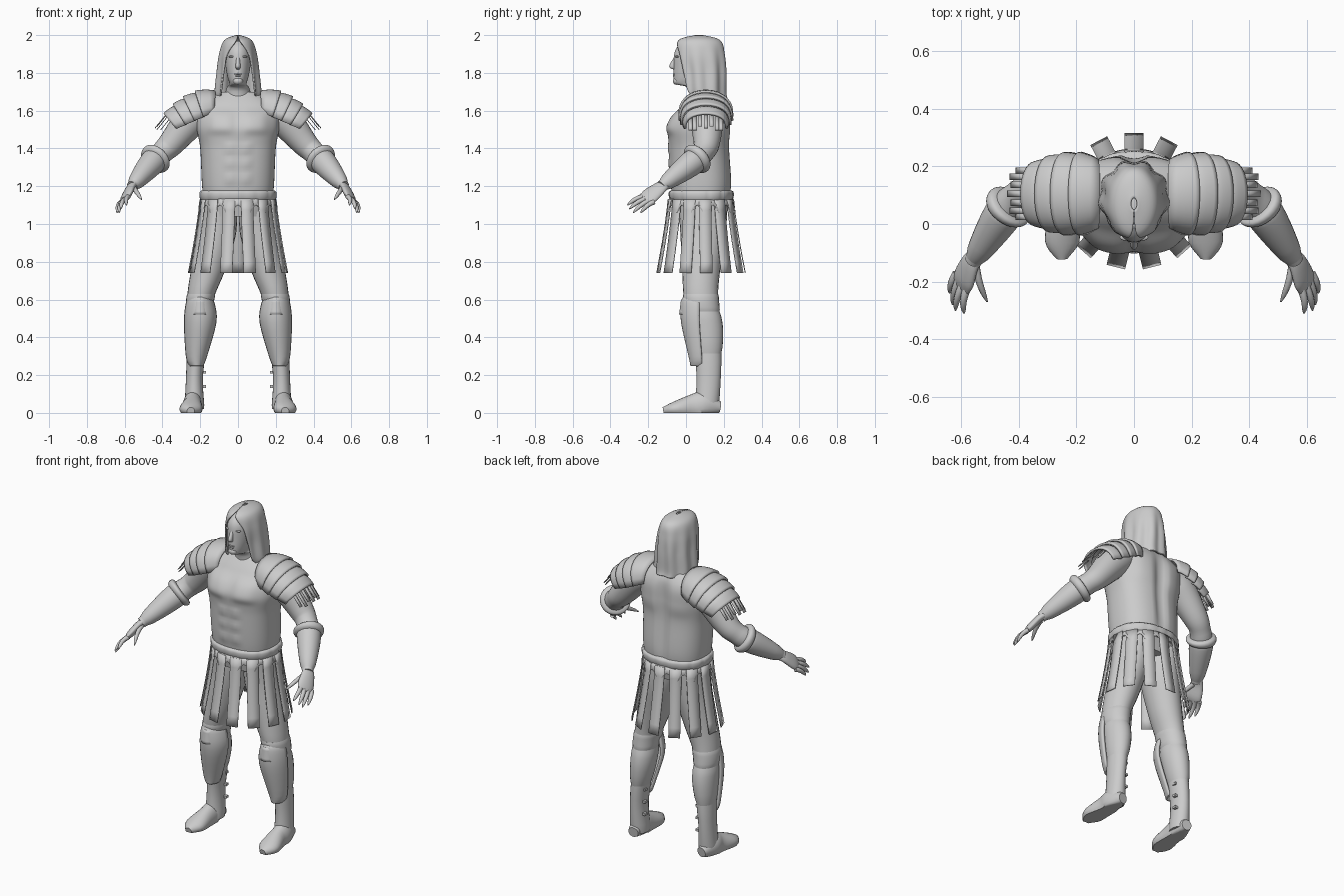
import bpy, bmesh, math
from math import sin, cos, pi, tau, radians
from mathutils import Vector

old = bpy.data.objects.get("Cube")
if old:
    bpy.data.objects.remove(old, do_unlink=True)

shade = (.6, .6, .6, 1)
grey = bpy.data.materials.new("plain grey")
grey.use_nodes = True
grey.diffuse_color = shade
grey.node_tree.nodes["Principled BSDF"].inputs["Base Color"].default_value = shade


def finish(name, bm, thick=0, mirror=False):
    bmesh.ops.recalc_face_normals(bm, faces=bm.faces)
    mesh = bpy.data.meshes.new(name)
    bm.to_mesh(mesh)
    bm.free()
    mesh.materials.append(grey)
    for face in mesh.polygons:
        face.use_smooth = True
    mesh.set_sharp_from_angle(angle=radians(50))
    part = bpy.data.objects.new(name, mesh)
    bpy.context.collection.objects.link(part)
    if thick:
        solid = part.modifiers.new("thickness", "SOLIDIFY")
        solid.thickness, solid.offset = thick, 0
    if mirror:
        part.modifiers.new("mirror", "MIRROR")


def skin(name, rows, closed=False, caps=False, shape=None, **options):
    """Surface through rows of points."""
    bm = bmesh.new()
    grid = [[bm.verts.new(shape(Vector(p)) if shape else p) for p in row] for row in rows]
    count = len(grid[0])
    for low, high in zip(grid, grid[1:]):
        for i in range(count if closed else count - 1):
            j = (i + 1) % count
            bm.faces.new((low[i], low[j], high[j], high[i]))
    if caps:
        bm.faces.new(grid[0])
        bm.faces.new(grid[-1])
    finish(name, bm, **options)


def at(sections, t):
    """Smoothly interpolated section; t counts sections from the first."""
    last = len(sections) - 1
    i = min(int(t), last - 1)
    t -= i
    four = (sections[max(i - 1, 0)], sections[i], sections[i + 1], sections[min(i + 2, last)])
    return tuple(b + t / 2 * (c - a + t * (2*a - 5*b + 4*c - d + t * (3*(b - c) + d - a)))
                 for a, b, c, d in zip(*four))


def smooth(sections, steps=4):
    total = (len(sections) - 1) * steps
    return [at(sections, i / steps) for i in range(total + 1)]


def signed_power(value, exponent):
    return math.copysign(abs(value) ** exponent, value)


def rings(name, sections, sides=24, wide=None, power=2, **options):
    """Closed body of oval rings (x, y, z, half width, half depth); level unless a wide axis is given."""
    rows = []
    for i, section in enumerate(sections):
        centre, normal, u = Vector(section[:3]), Vector((0, 0, 1)), Vector((1, 0, 0))
        if wide:
            after, before = sections[min(i + 1, len(sections) - 1)], sections[max(i - 1, 0)]
            normal = (Vector(after[:3]) - Vector(before[:3])).normalized()
            u = Vector(wide)
            u = (u - normal * u.dot(normal)).normalized()
        v = normal.cross(u)
        angles = [tau * j / sides for j in range(sides)]
        rows.append([centre + u * section[3] * signed_power(cos(a), 2 / power)
                     + v * section[-1] * signed_power(sin(a), 2 / power) for a in angles])
    skin(name, rows, closed=True, caps=True, **options)


def loft(name, sections, **options):
    rings(name, smooth(sections), **options)


def sleeve(name, sections, start, end, swell, **options):
    """Rounded band that follows part of a limb or body."""
    steps = 8
    band = []
    for i in range(steps + 1):
        x, y, z, *radii = at(sections, start + (end - start) * i / steps)
        puff = swell * max(sin(pi * i / steps), 0) ** .4
        band.append((x, y, z, *[r + puff for r in radii]))
    rings(name, band, **options)


def place(name, maker, where, size, **options):
    bm = bmesh.new()
    maker(bm)
    bmesh.ops.scale(bm, vec=size, verts=bm.verts)
    bmesh.ops.translate(bm, vec=where, verts=bm.verts)
    finish(name, bm, **options)


def sphere(bm):
    bmesh.ops.create_uvsphere(bm, u_segments=16, v_segments=10, radius=1)


def cube(bm):
    bmesh.ops.create_cube(bm, size=1)


# Torso with muscle relief
def muscles(p):
    def mound(x, z, width, height):
        return math.exp(-((abs(p.x) - x) / width) ** 4 - ((p.z - z) / height) ** 4)
    if p.y < .03:
        p.y -= .016 * mound(.09, 1.54, .07, .06)
        for row in range(3):
            p.y -= .006 * mound(.04, 1.24 + row * .08, .03, .03)
    elif p.y > .13:
        p.y += .008 * mound(.1, 1.54, .06, .09) - .02 * mound(0, 1.4, .03, .25)
    return p


torso = [(0, .08, 1.04, .17, .13), (0, .08, 1.2, .19, .16), (0, .07, 1.4, .2, .16),
         (0, .07, 1.52, .22, .16), (0, .1, 1.63, .21, .12), (0, .11, 1.7, .1, .07)]
rings("torso", smooth(torso, 12), sides=72, power=2.4, shape=muscles)


# Belt with padded segments
def padded(p):
    centre = Vector((0, .08, p.z))
    out = p - centre
    return centre + out * (1 + .025 * abs(cos(8 * math.atan2(out.x, out.y))) ** .5)


sleeve("belt", torso, .55, .88, .015, sides=96, power=2.2, shape=padded)


# Skirt: scalloped band and hanging strips
def around(angle, spread, z):
    return Vector((sin(angle) * (.195 + spread), .08 + cos(angle) * (.168 + spread), z))


strips = 13
turns = [tau * j / (strips * 8) for j in range(strips * 8)]
skin("skirt_band", [[around(a, .012 * f, 1.135 - f * (.06 + .025 * cos(strips * a))) for a in turns]
                    for f in (0, .5, 1)], closed=True, thick=.004)
for i in range(strips):
    angle = tau * i / strips
    side = Vector((cos(angle), -sin(angle), 0)) * .033
    rows = []
    for step in range(8):
        f = step / 7
        middle = around(angle, .004 + .062 * f ** 1.25, 1.13 - .39 * f)
        rows.append([middle - side, middle, middle + side])
    skin(f"skirt_strip_{i + 1}", rows, thick=.005)

# Legs, wraps and boots
leg = [(.1, .09, 1.1, .09, .13), (.11, .09, .95, .1, .12), (.16, .08, .75, .09, .1),
       (.2, .08, .6, .07, .09), (.21, .11, .43, .06, .08), (.23, .12, .2, .04, .06), (.23, .11, .02, .05, .06)]
loft("legs", leg, mirror=True)
sleeve("knee_hems", leg, 2.8, 3.4, .005, mirror=True)
sleeve("calf_wraps", leg, 3.4, 4.5, .007, mirror=True)
sleeve("boot_shafts", leg, 4.5, 6, .005, mirror=True)


def grounded(p):
    p.z = max(p.z, 0)
    return p


loft("boot_feet", [(.23, .18, .03, .03, .03), (.24, .1, .04, .05, .07), (.24, .04, .03, .05, .07),
                   (.25, -.06, .02, .06, .04), (.25, -.12, .01, .02, .02)],
     wide=(1, 0, 0), mirror=True, shape=grounded)
for i in range(3):
    place(f"boot_buckles_{i + 1}", cube, (.18, .14, .14 + i * .075), (.02, .02, .014), mirror=True)


# Greaves: curved plates around the shins
def shin_plate(name, sections, reach):
    angles = [radians(reach * j / 8) for j in range(-8, 9)]
    skin(name, [[(x + w * sin(a), y - d * cos(a), z) for a in angles] for x, y, z, w, d in smooth(sections)],
         thick=.013, mirror=True)


shin_plate("greaves", [(.2, .08, .61, .05, .09), (.2, .08, .58, .07, .1), (.2, .08, .48, .08, .1),
                       (.22, .09, .3, .05, .07), (.22, .09, .25, .03, .06)], 85)
shin_plate("knee_plates", [(.2, .08, .6, .05, .1), (.2, .08, .52, .06, .11)], 50)

# Arms and bracers, round sections
arm = [(.17, .11, 1.6, .08), (.24, .11, 1.56, .09), (.35, .11, 1.43, .07), (.4, .09, 1.38, .06),
       (.45, .04, 1.33, .06), (.56, -.13, 1.2, .03)]
across = (0, 1, 0)
loft("arms", arm, wide=across, mirror=True)
sleeve("bracers", arm, 3.8, 4.9, .01, wide=across, mirror=True)
sleeve("bracer_cuffs", arm, 3.6, 4, .024, wide=across, mirror=True)

# Hands: palms and fanned fingers
fan = Vector((.05, .085, -.04))
loft("palms", [(.55, -.11, 1.21, .03, .02), (.57, -.14, 1.19, .04, .02), (.59, -.19, 1.15, .05, .02),
               (.6, -.22, 1.13, .04, .01)], wide=fan, mirror=True)


def finger(name, root, tip):
    sections = []
    for i in range(9):
        f = i / 8
        centre = root.lerp(tip, f) + Vector((.006, 0, .008)) * sin(pi * f)
        sections.append((*centre, .014 * (1 - .3 * f - .5 * f ** 6)))
    rings(name, sections, sides=10, wide=fan, mirror=True)


tips = {"index": (.59, -.31, 1.1), "middle": (.62, -.3, 1.08), "ring": (.63, -.28, 1.06),
        "little": (.64, -.24, 1.06)}
for i, (label, tip) in enumerate(tips.items()):
    finger(f"{label}_fingers", Vector((.6, -.2, 1.13)) + fan * (i * .23 - .35), Vector(tip))
finger("thumbs", Vector((.55, -.14, 1.19)), Vector((.51, -.27, 1.13)))


# Shoulder guards: overlapping arches fanned over the shoulder
def arch(f, angle, grow=0):
    low = Vector((.13 + .19 * f, 0, 1.59 - .085 * f))
    top = Vector((.12 + .265 * f ** .7, 0, 1.705 - .13 * f ** 1.6))
    rise = max(sin(angle), 0) ** .7
    depth = .12 + .06 * f - .08 * f * f + grow
    return low.lerp(top, rise) + Vector((grow * .4, .105 - depth * cos(angle), grow * rise))


plates = 4
for i in range(plates):
    rows = []
    for step in range(6):
        f = step / 5
        rows.append([arch((i + f * 1.05) / plates, pi * j / 20, .014 * f ** .6 - .004) for j in range(21)])
    skin(f"shoulder_plates_{i + 1}", rows, thick=.012, mirror=True)
for i in range(7):
    top = arch(1, radians(36 + 18 * i))
    drop = Vector((.05, 0, -.062)) * (1.1 if i % 2 else .9)
    half = Vector((0, .011, 0))
    skin(f"shoulder_fringes_{i + 1}", [[top + drop * f - half, top + drop * f + half] for f in (-.2, .5, 1)],
         thick=.004, mirror=True)

# Head and face
loft("head", [(0, .1, 1.64, .08, .08), (0, .08, 1.72, .06, .07), (0, .035, 1.74, .045, .09),
              (0, .025, 1.77, .053, .09), (0, .035, 1.83, .065, .1), (0, .045, 1.9, .07, .107),
              (0, .055, 1.94, .06, .1), (0, .06, 1.97, .04, .07)], sides=36)
loft("nose", [(0, -.056, 1.885, .008, .006), (0, -.07, 1.835, .013, .02), (0, -.058, 1.818, .008, .008)],
     sides=14)
place("eyes", sphere, (.026, -.042, 1.867), (.013, .01, .007), mirror=True)
place("brows", sphere, (.028, -.046, 1.886), (.022, .012, .006), mirror=True)
place("upper_lip", sphere, (0, -.06, 1.794), (.02, .01, .005))
place("lower_lip", sphere, (0, -.06, 1.785), (.017, .01, .005))
place("chin_beard", sphere, (0, -.05, 1.757), (.026, .02, .02))

# Hood: folded cloth open at the face (centre y, z, half width, half depth, opening angle)
cloth = [(.1, 1.665, .11, .115, 68), (.09, 1.7, .116, .12, 50), (.085, 1.8, .106, .126, 43),
         (.075, 1.9, .095, .128, 35), (.07, 1.97, .07, .108, 8), (.07, 1.996, .01, .02, 1)]
rows = []
for y, z, width, depth, gap in smooth(cloth, 6):
    fold = .006 * min(1, max(0, (1.96 - z) / .15))
    angles = [radians(gap + (180 - gap) * j / 30) for j in range(61)]
    rows.append([(sin(a) * (width + fold * cos(9 * a)), y - cos(a) * (depth + fold * cos(9 * a)), z)
                 for a in angles])
skin("hood", rows, thick=.008)
